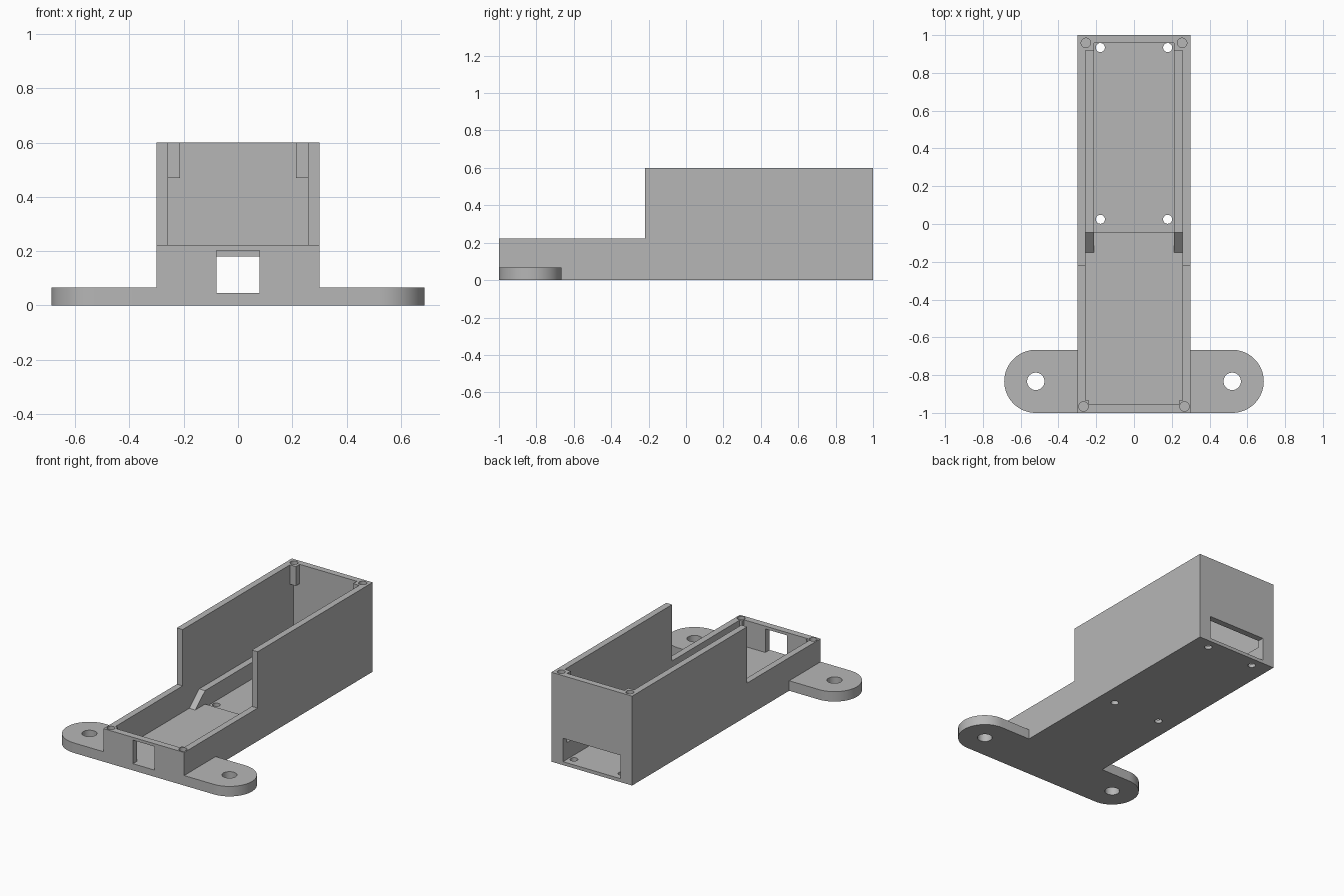
import bpy
import bmesh
import math
from mathutils import Matrix, Vector

if "Cube" in bpy.data.objects:
    bpy.data.objects.remove(bpy.data.objects["Cube"], do_unlink=True)

grey = bpy.data.materials.new("plain grey plastic")
grey.use_nodes = True
colour = (0.47, 0.47, 0.47, 1)
grey.diffuse_color = colour
grey.node_tree.nodes["Principled BSDF"].inputs["Base Color"].default_value = colour

# Main dimensions
HALF_W, INNER_W, RAIL_W = 0.3, 0.257, 0.213
FLOOR, LOW, HIGH = 0.045, 0.222, 0.6
STEP_Y = -0.22


def finish(name, bm):
    bmesh.ops.recalc_face_normals(bm, faces=bm.faces)
    mesh = bpy.data.meshes.new(name)
    bm.to_mesh(mesh)
    bm.free()
    mesh.materials.append(grey)
    obj = bpy.data.objects.new(name, mesh)
    bpy.context.collection.objects.link(obj)
    return obj


def box(name, x, y, z):
    bm = bmesh.new()
    size = Vector((x[1] - x[0], y[1] - y[0], z[1] - z[0]))
    centre = Vector((sum(x), sum(y), sum(z))) / 2
    bmesh.ops.create_cube(bm, size=1, matrix=Matrix.Translation(centre) @ Matrix.Diagonal(size).to_4x4())
    return finish(name, bm)


def cylinder(name, x, y, r, z0, z1, sides=48):
    bm = bmesh.new()
    bmesh.ops.create_cone(bm, cap_ends=True, segments=sides, radius1=r, radius2=r,
                          depth=z1 - z0, matrix=Matrix.Translation((x, y, (z0 + z1) / 2)))
    return finish(name, bm)


def prism(name, points, direction):
    bm = bmesh.new()
    face = bm.faces.new([bm.verts.new(p) for p in points])
    top = bmesh.ops.extrude_face_region(bm, geom=[face])["geom"]
    bmesh.ops.translate(bm, vec=direction, verts=[v for v in top if isinstance(v, bmesh.types.BMVert)])
    return finish(name, bm)


def combine(target, tool, operation):
    mod = target.modifiers.new("combine", "BOOLEAN")
    mod.object, mod.operation, mod.solver = tool, operation, "EXACT"
    bpy.context.view_layer.update()
    graph = bpy.context.evaluated_depsgraph_get()
    result = bpy.data.meshes.new_from_object(target.evaluated_get(graph))
    target.modifiers.clear()
    target.data = result
    bpy.data.objects.remove(tool, do_unlink=True)


def add(tool):
    combine(case, tool, "UNION")


def cut(tool):
    combine(case, tool, "DIFFERENCE")


# Stepped outer shell, extruded across from its side profile
side = [(-1, 0), (1, 0), (1, HIGH), (STEP_Y, HIGH), (STEP_Y, LOW), (-1, LOW)]
case = prism("enclosure_case", [(-HALF_W, y, z) for y, z in side], (2 * HALF_W, 0, 0))

# Main cavity
cut(box("cavity", (-INNER_W, INNER_W), (-0.955, 0.958), (FLOOR, 1)))

# Mounting ears: flat tabs with round ends
for s in (-1, 1):
    arc = [math.radians(-90 + 180 * i / 32) for i in range(33)]
    outline = [(s * 0.28, -1, 0)]
    outline += [(s * (0.52 + 0.167 * math.cos(a)), -0.833 + 0.167 * math.sin(a), 0) for a in arc]
    outline += [(s * 0.28, -0.666, 0)]
    add(prism("mounting_ear", outline, (0, 0, 0.067)))

# Side rails with sloped front ends, and screw posts in the corners
rail = [(-0.15, 0.03), (-0.15, FLOOR), (-0.045, 0.135), (0.98, 0.135), (0.98, 0.03)]
for s in (-1, 1):
    add(prism("rail", [(s * RAIL_W, y, z) for y, z in rail], (s * 0.065, 0, 0)))
    xs = sorted((s * RAIL_W, s * 0.28))
    add(box("rear_post", xs, (0.918, 0.98), (0.47, HIGH)))
    xs = sorted((s * 0.237, s * 0.28))
    add(box("front_post", xs, (-0.98, -0.935), (0.03, LOW)))

# Sunken board bay that runs out through the rear wall
cut(box("board_bay", (-RAIL_W, RAIL_W), (-0.045, 1.1), (0.023, 0.18)))

# Front window
cut(box("front_window", (-0.08, 0.08), (-1.1, -0.9), (FLOOR, 0.203)))

# Screw holes, board holes and ear holes
for s in (-1, 1):
    cut(cylinder("ear_hole", s * 0.52, -0.833, 0.046, -0.1, 0.2))
    cut(cylinder("rear_screw_hole", s * 0.255, 0.959, 0.025, 0.5, 0.7, 32))
    cut(cylinder("front_screw_hole", s * 0.267, -0.966, 0.025, 0.12, 0.4, 32))
    for y in (0.025, 0.934):
        cut(cylinder("board_hole", s * 0.178, y, 0.024, -0.1, 0.1, 32))

# Single material, smooth round surfaces with sharp edges kept
case.data.materials.clear()
case.data.materials.append(grey)
for poly in case.data.polygons:
    poly.material_index = 0
bpy.ops.object.select_all(action="DESELECT")
case.select_set(True)
bpy.context.view_layer.objects.active = case
bpy.ops.object.shade_smooth_by_angle(angle=math.radians(30))
